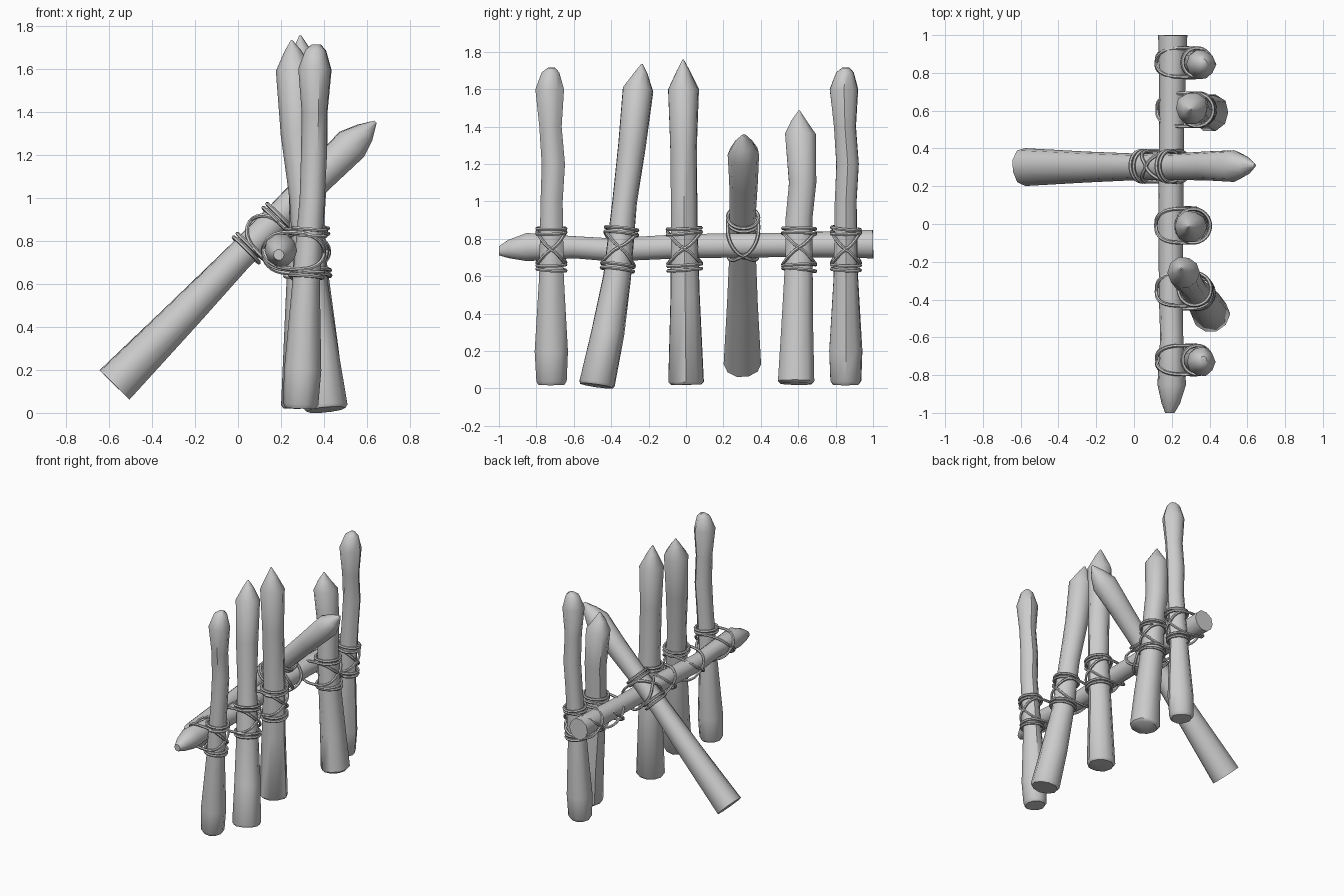
import bpy, math, random
from mathutils import Vector

random.seed(4)
cube = bpy.data.objects.get("Cube")
if cube:
    bpy.data.objects.remove(cube)

grey = bpy.data.materials.new("plain_grey")
grey.use_nodes = True
grey.diffuse_color = (0.6, 0.6, 0.6, 1)
grey.node_tree.nodes["Principled BSDF"].inputs["Base Color"].default_value = (0.6, 0.6, 0.6, 1)

SIDES = 10


def log(name, path):
    """Rough round log swept along (x, y, z, radius) stations."""
    pts = [Vector(p[:3]) for p in path]
    axis = (pts[-2] - pts[0]).normalized()
    ref = Vector((1, 0, 0)) if abs(axis.x) < 0.5 else Vector((0, 1, 0))
    u = (ref - axis * ref.dot(axis)).normalized()
    v = axis.cross(u)
    bumps = [random.uniform(0.96, 1.05) for _ in range(SIDES)]
    verts, faces = [], []
    for i, p in enumerate(pts):
        for k in range(SIDES):
            a = math.tau * k / SIDES
            r = path[i][3] * bumps[k] * random.uniform(0.98, 1.02)
            verts.append(p + (u * math.cos(a) + v * math.sin(a)) * r)
    for i in range(len(pts) - 1):
        for k in range(SIDES):
            a, b = i * SIDES + k, i * SIDES + (k + 1) % SIDES
            faces.append((a, b, b + SIDES, a + SIDES))
    faces.append(tuple(reversed(range(SIDES))))
    faces.append(tuple(range(len(verts) - SIDES, len(verts))))
    mesh = bpy.data.meshes.new(name)
    mesh.from_pydata(verts, [], faces)
    mesh.materials.append(grey)
    obj = bpy.data.objects.new(name, mesh)
    bpy.context.collection.objects.link(obj)
    finish(obj)


def finish(obj):
    bpy.ops.object.select_all(action="DESELECT")
    obj.select_set(True)
    bpy.context.view_layer.objects.active = obj
    if obj.type == "CURVE":
        bpy.ops.object.convert(target="MESH")
    bpy.ops.object.shade_smooth_by_angle(angle=math.radians(45))


def station(path, key, value):
    """Point, radius and direction of a path where one coordinate hits a value."""
    for a, b in zip(path, path[1:]):
        if a[key] <= value <= b[key]:
            t = (value - a[key]) / (b[key] - a[key])
            mix = [p + (q - p) * t for p, q in zip(a, b)]
            return Vector(mix[:3]), mix[3], (Vector(b[:3]) - Vector(a[:3])).normalized()


def power(c, e=0.75):
    return math.copysign(abs(c) ** e, c)


def lashing(name, post, height, bar):
    """Two pairs of rings on the post and two crossed loops around post and bar."""
    p, rp, d = station(post, 2, height)
    c, rb, _ = station(bar, 1, p.y)
    n = p - c
    n = (n - d * n.dot(d))
    dist = n.length
    n.normalize()
    s = n.cross(d)
    mid = p - n * (dist + rb - rp) / 2
    half = (dist + rp + rb) / 2 + 0.012
    wide = rp + 0.013
    loops = []
    steps = [math.tau * i / 32 for i in range(32)]
    for h in (-0.115, -0.09, 0.08, 0.105):
        tilt = random.uniform(-0.008, 0.008)
        loops.append([p + d * (h + tilt * math.sin(t))
                      + (n * math.cos(t) + s * math.sin(t)) * wide for t in steps])
    for sign in (-1, 1):
        loops.append([mid + n * half * power(math.cos(t))
                      + s * wide * power(math.sin(t))
                      + d * sign * 0.085 * math.sin(t) for t in steps])
    curve = bpy.data.curves.new(name, "CURVE")
    curve.dimensions = "3D"
    curve.bevel_depth = 0.0095
    curve.bevel_resolution = 1
    curve.materials.append(grey)
    for pts in loops:
        spline = curve.splines.new("POLY")
        spline.points.add(len(pts) - 1)
        for point, co in zip(spline.points, pts):
            point.co = (*co, 1)
        spline.use_cyclic_u = True
    obj = bpy.data.objects.new(name, curve)
    bpy.context.collection.objects.link(obj)
    finish(obj)


# Horizontal rail, sharpened at the front
rail = [(.19, -1, .735, .025), (.195, -.95, .745, .05), (.2, -.85, .755, .077),
        (.2, -.6, .755, .062), (.195, -.4, .74, .064), (.195, 0, .76, .067),
        (.2, .5, .765, .067), (.205, .8, .77, .072), (.205, 1, .77, .079)]
log("rail", rail)


# Blunt end posts share one shape
def end_post(y):
    return [(.29, y, .02, .07), (.292, y, .04, .084), (.3, y, .2, .09),
            (.315, y, .6, .066), (.345, y, 1, .06), (.352, y + .01, 1.2, .062),
            (.355, y - .005, 1.4, .06), (.355, y - .01, 1.6, .077),
            (.36, y - .005, 1.69, .048), (.365, y, 1.715, .02)]


posts = {
    "front_post": end_post(-.72),
    "back_post": end_post(.855),
    "leaning_post": [(.41, -.48, .015, .09), (.408, -.478, .03, .1), (.375, -.42, .3, .09),
                     (.34, -.37, .6, .077), (.31, -.33, 1, .068), (.28, -.29, 1.3, .077),
                     (.265, -.258, 1.6, .084), (.255, -.24, 1.69, .035), (.25, -.235, 1.735, .004)],
    "middle_post": [(.3, 0, .02, .085), (.3, 0, .035, .1), (.305, -.005, .5, .082),
                    (.315, -.01, .9, .074), (.305, -.015, 1.3, .075), (.3, -.015, 1.6, .085),
                    (.295, -.015, 1.7, .036), (.29, -.015, 1.758, .004)],
    "short_post": [(.4, .59, .025, .085), (.4, .59, .04, .1), (.38, .595, .3, .088),
                   (.34, .605, .7, .075), (.33, .605, .9, .073), (.32, .625, 1.1, .075),
                   (.305, .612, 1.36, .084), (.3, .605, 1.43, .042), (.3, .605, 1.485, .005)],
}
for name, path in posts.items():
    log(name, path)
    lashing(name + "_lashing", path, .75, rail)

# Slanted brace leaning over the rail
brace = [(-.575, .305, .13, .1), (-.25, .305, .46, .083), (0, .305, .72, .07),
         (.2, .305, .92, .07), (.38, .31, 1.1, .077), (.53, .31, 1.25, .085),
         (.59, .31, 1.305, .052), (.64, .31, 1.355, .008)]
log("brace", brace)
lashing("brace_lashing", brace, .84, rail)
